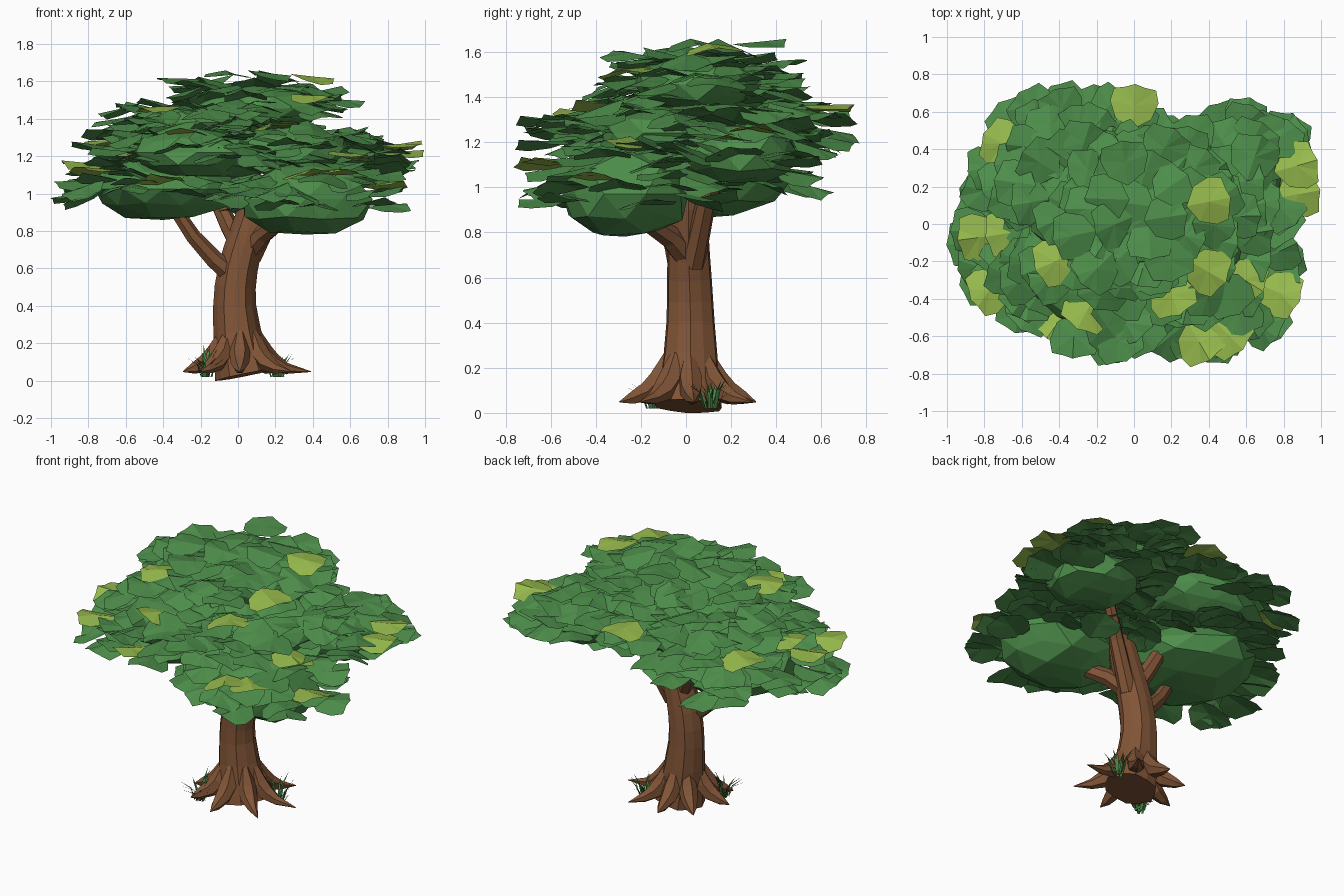
import bpy, bmesh, math, random
from mathutils import Vector, Matrix

random.seed(11)
cube = bpy.data.objects.get("Cube")
if cube:
    bpy.data.objects.remove(cube, do_unlink=True)


def material(name, rgb):
    m = bpy.data.materials.new(name)
    m.use_nodes = True
    m.diffuse_color = (*rgb, 1)
    m.node_tree.nodes["Principled BSDF"].inputs["Base Color"].default_value = (*rgb, 1)
    return m


bark = material("bark brown", (0.22, 0.09, 0.038))
green = material("leaf green", (0.075, 0.27, 0.07))
lime = material("leaf lime", (0.31, 0.5, 0.075))
blade_green = material("grass green", (0.06, 0.23, 0.06))


def finish(name, bm, mats, closed=True):
    if closed:
        bmesh.ops.recalc_face_normals(bm, faces=bm.faces)
    me = bpy.data.meshes.new(name)
    bm.to_mesh(me)
    bm.free()
    for m in mats:
        me.materials.append(m)
    ob = bpy.data.objects.new(name, me)
    bpy.context.collection.objects.link(ob)
    return ob


def tube(name, path, radii, sides, groove=1.0):
    """Closed faceted tube along a path; every other ridge is set in by groove."""
    bm = bmesh.new()
    pts = [Vector(p) for p in path]
    rings = []
    for i, p in enumerate(pts):
        t = pts[min(i + 1, len(pts) - 1)] - pts[max(i - 1, 0)]
        q = Vector((0, 0, 1)).rotation_difference(t)
        ring = []
        for k in range(sides):
            a = math.tau * k / sides
            r = radii[i] * (groove if k % 2 else 1)
            ring.append(bm.verts.new(p + q @ Vector((r * math.cos(a), r * math.sin(a), 0))))
        rings.append(ring)
    for lo, hi in zip(rings, rings[1:]):
        for k in range(sides):
            n = (k + 1) % sides
            bm.faces.new((lo[k], lo[n], hi[n], hi[k]))
    bm.faces.new(rings[0][::-1])
    bm.faces.new(rings[-1])
    return finish(name, bm, [bark])


# Trunk, bending toward +x at the top
tube("trunk",
     [(0.035, 0.01, 0.03), (0.015, 0.015, 0.13), (-0.005, 0.02, 0.26), (-0.018, 0.02, 0.4),
      (-0.015, 0.018, 0.5), (0, 0.015, 0.6), (0.022, 0.012, 0.69), (0.05, 0.01, 0.78),
      (0.09, 0.01, 0.92), (0.13, 0.01, 1.1)],
     [0.16, 0.145, 0.128, 0.115, 0.11, 0.106, 0.102, 0.098, 0.088, 0.06], 12, 0.93)

# Branches
branches = {
    "branch_right": ([(-0.02, 0, 0.56), (-0.13, -0.03, 0.65), (-0.24, -0.06, 0.77), (-0.36, -0.09, 0.95)],
                     [0.06, 0.05, 0.042, 0.035]),
    "branch_inner": ([(0.02, 0.02, 0.7), (-0.05, 0.06, 0.83), (-0.12, 0.1, 0.98), (-0.18, 0.14, 1.12)],
                     [0.055, 0.05, 0.042, 0.035]),
    "branch_front": ([(0.06, 0, 0.7), (0.13, -0.07, 0.78), (0.21, -0.16, 0.84), (0.3, -0.24, 0.9)],
                     [0.06, 0.052, 0.045, 0.035]),
    "branch_left": ([(0.07, 0.03, 0.66), (0.14, 0.06, 0.8), (0.21, 0.09, 0.94), (0.32, 0.16, 1.1)],
                    [0.055, 0.05, 0.045, 0.035]),
}
for name, (path, radii) in branches.items():
    tube(name, path, radii, 7)

# Roots flaring out to pointed tips
for i in range(8):
    a = math.tau * i / 8 + 0.08 + random.uniform(-0.1, 0.1)
    reach = 0.3 + 0.08 * max(0, math.cos(a)) + random.uniform(-0.01, 0.01)
    d = Vector((math.cos(a), math.sin(a), 0))
    steps = [(0.085, 0.26), (0.125, 0.15), (0.18, 0.095), (0.25, 0.065), (reach, 0.048)]
    path = [d * r + Vector((0.01, 0.01, z)) for r, z in steps]
    tube("root_%d" % (i + 1), path, [0.026, 0.056, 0.05, 0.03, 0.002], 6)

# Foliage clusters: centre, radii, leaf count
clusters = [
    ((0.36, -0.27, 0.97), (0.36, 0.29, 0.205), 46),
    ((-0.4, 0.0, 1.025), (0.38, 0.43, 0.18), 56),
    ((-0.22, -0.28, 1.22), (0.34, 0.28, 0.14), 42),
    ((0.53, 0.24, 1.15), (0.28, 0.25, 0.14), 40),
    ((-0.28, 0.3, 1.25), (0.38, 0.27, 0.14), 46),
    ((0.2, -0.1, 1.24), (0.4, 0.3, 0.12), 34),
    ((-0.2, 0.06, 1.38), (0.36, 0.31, 0.1), 34),
    ((0.1, 0.05, 1.455), (0.34, 0.29, 0.13), 44),
]
for i, (c, r, count) in enumerate(clusters):
    bm = bmesh.new()
    bmesh.ops.create_icosphere(bm, subdivisions=2, radius=1)
    for v in bm.verts:
        v.co *= random.uniform(0.9, 1.08)
        v.co.z = max(v.co.z, -0.92)
        v.co = Vector(c) + Vector(a * b for a, b in zip(v.co, r))
    finish("foliage_core_%d" % (i + 1), bm, [green])

# One leaf: half outline, mirrored, with a raised crease
half = [(0.05, 0.085), (0.13, 0.115), (0.19, 0.1), (0.2, 0.045)]
outline = [(0, 0)] + half + [(0.215, 0)] + [(x, -y) for x, y in reversed(half)]


def add_leaf(bm, centre, yaw, pitch, roll, size, mat):
    m = (Matrix.Translation(centre) @ Matrix.Rotation(yaw, 4, 'Z') @ Matrix.Rotation(pitch, 4, 'Y')
         @ Matrix.Rotation(roll, 4, 'X') @ Matrix.Scale(size, 4))
    mid = bm.verts.new(m @ Vector((0, 0, 0.014)))
    rim = []
    for x, y in outline:
        droop = 0.014 - abs(y) * 0.22 + random.uniform(-0.006, 0.006)
        rim.append(bm.verts.new(m @ Vector((x - 0.11, y, droop))))
    for k, v in enumerate(rim):
        bm.faces.new((mid, rim[k - 1], v)).material_index = mat


leaves = bmesh.new()

# Lime leaves, and a few green ones that stand out of the crown
lime_spots = [(0.35, -0.63, 1.1), (0.5, -0.59, 1.11), (0.78, -0.37, 1.04), (0, 0.63, 1.35),
              (-0.77, -0.35, 1.12), (-0.83, -0.07, 1.15), (-0.68, -0.05, 1.21), (0.87, 0.31, 1.25),
              (0.88, 0.16, 1.21), (0.4, 0.12, 1.61), (0.39, -0.25, 1.51), (-0.25, -0.46, 1.32),
              (-0.7, 0.43, 1.27), (0.2, -0.38, 1.36), (0.59, -0.3, 1.2), (-0.42, -0.2, 1.45),
              (-0.4, -0.52, 1.07)]
green_spots = [(-0.885, -0.1, 0.98), (-0.05, 0.33, 1.63), (-0.32, -0.06, 1.6), (-0.2, -0.24, 1.58)]
for mat, spots in ((1, lime_spots), (0, green_spots)):
    for x, y, z in spots:
        add_leaf(leaves, (x, y, z), math.atan2(y, x) + random.uniform(-0.1, 0.1),
                 random.uniform(-0.15, 0.12), random.uniform(-0.15, 0.15), 1.13, mat)

for c, r, count in clusters:
    for k in range(count):
        # Even spiral over the upper dome, reaching past the rim of the core
        h = 1 - 1.2 * (k + 0.5) / count
        flat = math.sqrt(max(0, 1 - h * h))
        a = k * 2.39996 + random.uniform(-0.25, 0.25)
        spread = random.uniform(0.04, 0.13)
        x = c[0] + (r[0] + spread) * flat * math.cos(a)
        y = c[1] + (r[1] + spread) * flat * math.sin(a)
        z = c[2] + (r[2] + 0.015) * h + random.uniform(-0.03, 0.035)
        # Keep tips inside the canopy outline
        p = Vector((max(-0.87, min(0.87, x)), max(-0.63, min(0.63, y)), z))
        # Leave the lime leaves uncovered
        if any(math.hypot(p.x - u, p.y - v) < 0.11 and p.z > w - 0.03 for u, v, w in lime_spots):
            continue
        add_leaf(leaves, p, a + random.uniform(-0.5, 0.5),
                 0.15 * flat + random.uniform(-0.38, 0.25), random.uniform(-0.22, 0.22),
                 random.uniform(1.02, 1.2), 0)
finish("leaves", leaves, [green, lime], closed=False)

# Grass tufts of arching, tapering blades
for name, x, y, count, tall in (("grass_right", -0.17, -0.15, 24, 0.16), ("grass_left", 0.21, 0.11, 18, 0.12)):
    bm = bmesh.new()
    for k in range(count):
        a = random.uniform(0, math.tau)
        d = Vector((math.cos(a), math.sin(a), 0))
        side = Vector((-d.y, d.x, 0)) * 0.007
        base = Vector((x, y, 0.02)) + d * random.uniform(0, 0.04)
        h = tall * random.uniform(0.55, 1.1)
        mid = base + d * 0.025 + Vector((0, 0, h * 0.65))
        tip = base + d * random.uniform(0.05, 0.1) + Vector((0, 0, h))
        v = [bm.verts.new(q) for q in (base - side, base + side, mid + side * 0.8, mid - side * 0.8, tip)]
        bm.faces.new(v[:4])
        bm.faces.new((v[3], v[2], v[4]))
    finish(name, bm, [blade_green], closed=False)
